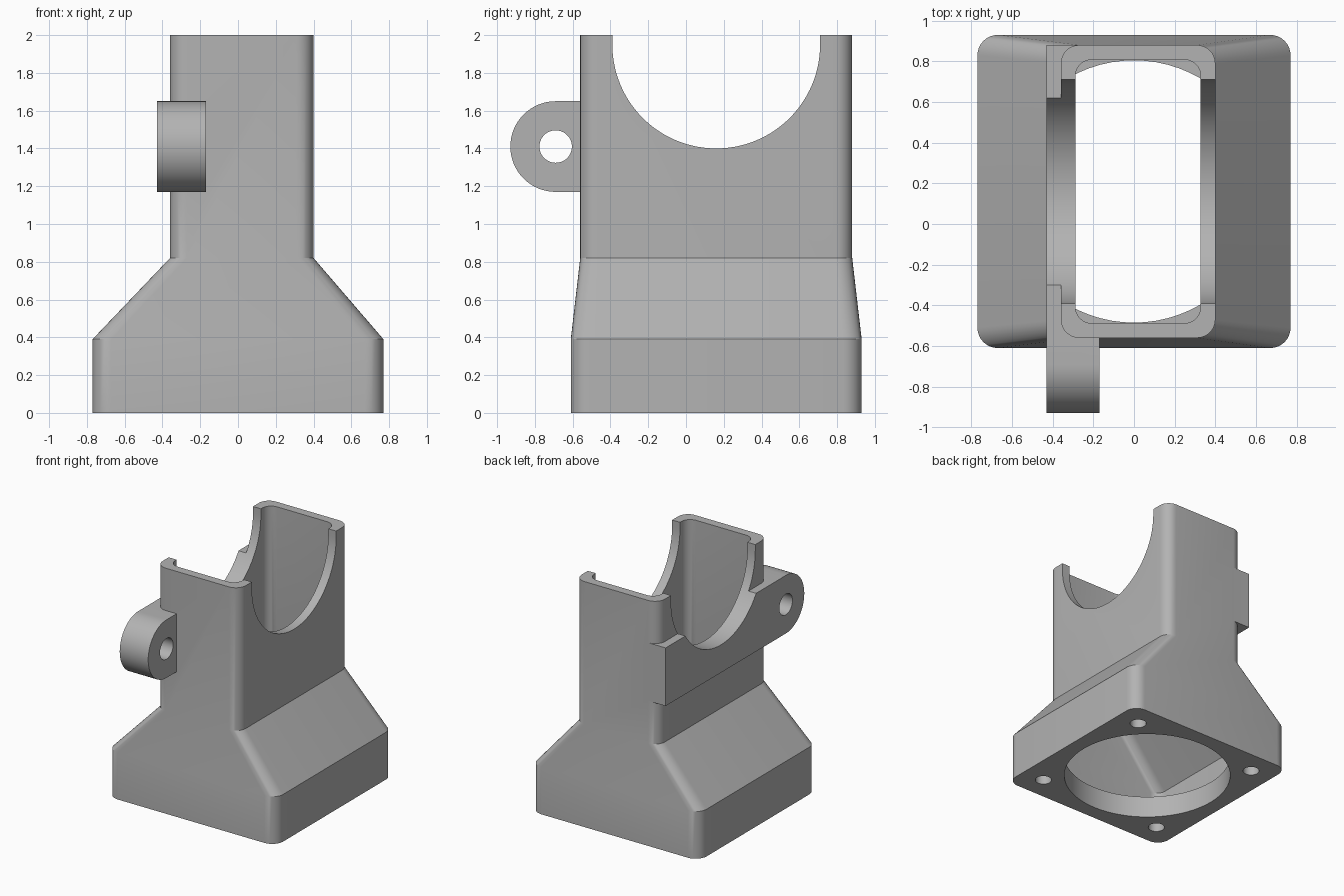
import bpy, bmesh
from math import sin, cos, pi, radians
from mathutils import Vector

if "Cube" in bpy.data.objects:
    bpy.data.objects.remove(bpy.data.objects["Cube"])

grey = bpy.data.materials.new("plain grey")
grey.use_nodes = True
colour = (0.45, 0.45, 0.45, 1)
grey.diffuse_color = colour
grey.node_tree.nodes["Principled BSDF"].inputs["Base Color"].default_value = colour

CY = 0.16          # centre of the duct in y
WALL = 0.072


def ring(cx, hx, hy, r, z, n=8):
    """Rounded rectangle at height z."""
    pts = []
    for k, (sx, sy) in enumerate([(1, 1), (-1, 1), (-1, -1), (1, -1)]):
        for i in range(n + 1):
            a = pi / 2 * (k + i / n)
            pts.append(Vector((cx + sx * (hx - r) + r * cos(a),
                               CY + sy * (hy - r) + r * sin(a), z)))
    return pts


def arc(y, z, r, start, end, n):
    return [(y + r * cos(start + (end - start) * i / n),
             z + r * sin(start + (end - start) * i / n)) for i in range(n + 1)]


def loft(name, rings):
    """Closed solid through matching rings of points."""
    bm = bmesh.new()
    rows = [[bm.verts.new(p) for p in pts] for pts in rings]
    n = len(rows[0])
    for a, b in zip(rows, rows[1:]):
        for i in range(n):
            j = (i + 1) % n
            bm.faces.new((a[i], a[j], b[j], b[i]))
    bm.faces.new(rows[0][::-1])
    bm.faces.new(rows[-1])
    bmesh.ops.recalc_face_normals(bm, faces=bm.faces[:])
    mesh = bpy.data.meshes.new(name)
    bm.to_mesh(mesh)
    bm.free()
    mesh.materials.append(grey)
    obj = bpy.data.objects.new(name, mesh)
    bpy.context.collection.objects.link(obj)
    return obj


def across(name, profile, x0, x1):
    """Extrude a (y, z) profile along x."""
    return loft(name, [[Vector((x, y, z)) for y, z in profile] for x in (x0, x1)])


def post(name, x, y, r, z0, z1, n):
    circle = [(x + r * cos(2 * pi * i / n), y + r * sin(2 * pi * i / n)) for i in range(n)]
    return loft(name, [[Vector((px, py, z)) for px, py in circle] for z in (z0, z1)])


def combine(target, tool, operation):
    """Apply a boolean and drop the tool."""
    tool.hide_render = True
    mod = target.modifiers.new(operation, 'BOOLEAN')
    mod.operation, mod.solver, mod.object = operation, 'EXACT', tool
    deps = bpy.context.evaluated_depsgraph_get()
    mesh = bpy.data.meshes.new_from_object(target.evaluated_get(deps))
    target.modifiers.clear()
    target.data = mesh
    bpy.data.objects.remove(tool)


# Outer shell: square base, sloped shoulder, narrow tower
duct = loft("fan_duct", [ring(0, 0.77, 0.77, 0.1, 0), ring(0, 0.77, 0.77, 0.1, 0.39),
                         ring(0.02, 0.38, 0.72, 0.09, 0.82), ring(0.02, 0.38, 0.72, 0.09, 2)])

# Side rail and the mounting lug at its front end
LY, LZ, LR = -0.69, 1.41, 0.24
rail = [(-0.52, LZ - LR), (CY + 0.72, LZ - LR), (CY + 0.72, LZ + LR), (-0.52, LZ + LR)]
lug = arc(LY, LZ, LR, pi / 2, 3 * pi / 2, 32) + [(-0.52, LZ - LR), (-0.52, LZ + LR)]
combine(duct, across("side_rail", rail, -0.43, -0.27), 'UNION')
combine(duct, across("mounting_lug", lug, -0.43, -0.17), 'UNION')

# Hollow interior above the base plate
b, tx, ty, r = 0.77 - WALL, 0.38 - WALL, 0.72 - WALL, 0.08
combine(duct, loft("cavity", [ring(0, b, b, r, 0.18), ring(0, b, b, r, 0.39),
                              ring(0.02, tx, ty, r, 0.82), ring(0.02, tx, ty, r, 2.1)]),
        'DIFFERENCE')

# Round inlet and four screw holes in the base plate
combine(duct, post("inlet", 0, CY, 0.645, -0.1, 0.25, 72), 'DIFFERENCE')
for sx in (-1, 1):
    for sy in (-1, 1):
        combine(duct, post("screw_hole", sx * 0.573, CY + sy * 0.573, 0.063, -0.1, 0.25, 24),
                'DIFFERENCE')

# Round saddle cut across the tower, and the lug hole
saddle = arc(CY, 1.95, 0.55, pi, 2 * pi, 56) + [(CY + 0.55, 2.2), (CY - 0.55, 2.2)]
combine(duct, across("saddle", saddle, -1, 1), 'DIFFERENCE')
hole = arc(LY, LZ, 0.086, 0, 2 * pi, 36)[:-1]
combine(duct, across("lug_hole", hole, -1, 1), 'DIFFERENCE')

# Smooth curved corners, crisp edges
bpy.ops.object.select_all(action='DESELECT')
duct.select_set(True)
bpy.context.view_layer.objects.active = duct
bpy.ops.object.shade_smooth_by_angle(angle=radians(25))
